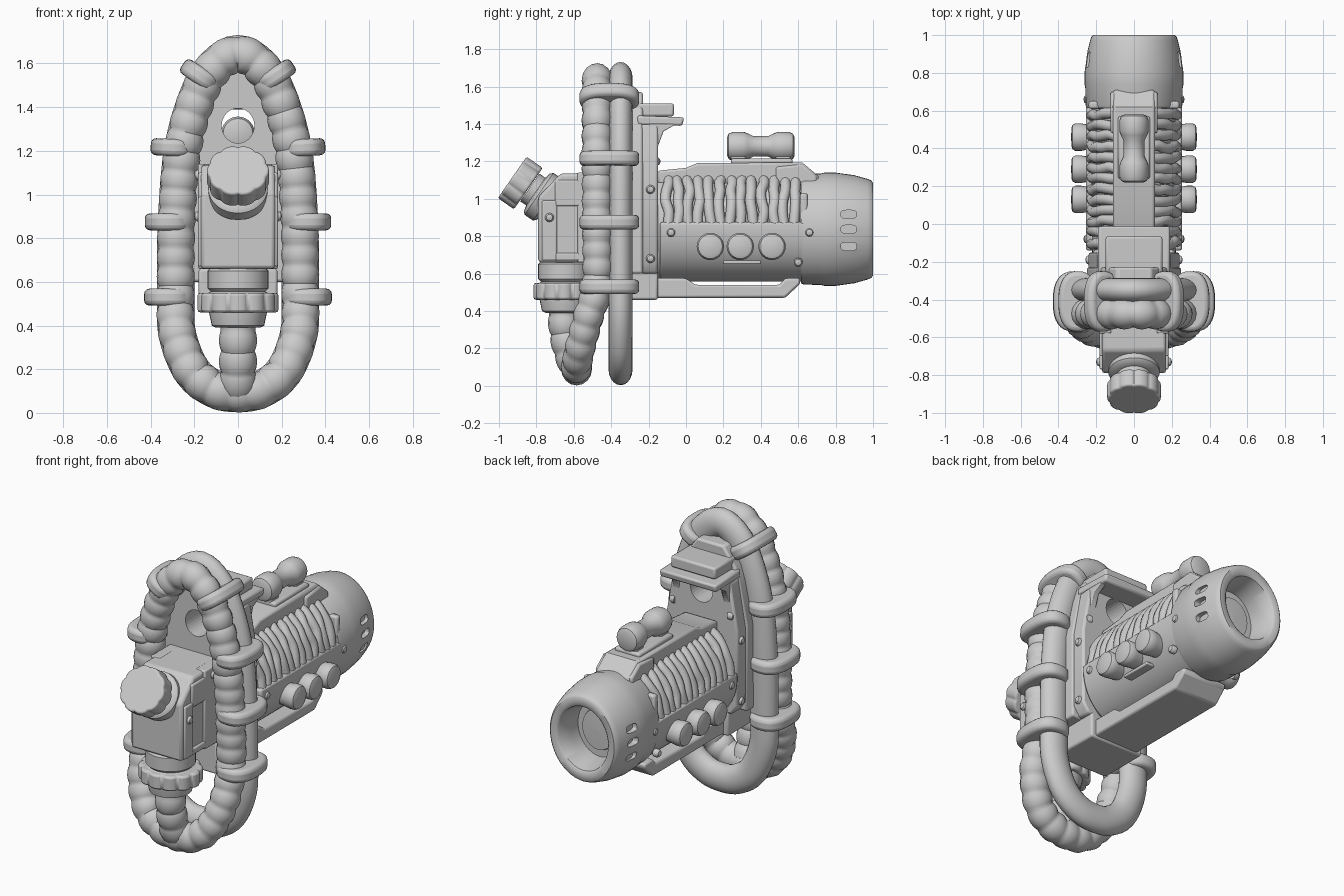
import bpy, bmesh, math, random
from mathutils import Vector, Matrix

if "Cube" in bpy.data.objects:
    bpy.data.objects.remove(bpy.data.objects["Cube"])
random.seed(4)
V = Vector
CZ = 0.84  # barrel axis height


def finish(name, bm, bevel=0, seg=2, angle=50):
    bmesh.ops.recalc_face_normals(bm, faces=bm.faces)
    me = bpy.data.meshes.new(name)
    bm.to_mesh(me)
    bm.free()
    ob = bpy.data.objects.new(name, me)
    bpy.context.collection.objects.link(ob)
    if bevel:
        m = ob.modifiers.new("bevel", 'BEVEL')
        m.width, m.segments, m.limit_method, m.angle_limit = bevel, seg, 'ANGLE', math.radians(angle)
    return ob


def skin(name, rings, closed=False, **kw):
    bm = bmesh.new()
    vs = [[bm.verts.new(p) for p in r] for r in rings]
    n = len(vs[0])
    for i in range(len(vs) - (0 if closed else 1)):
        a, b = vs[i], vs[(i + 1) % len(vs)]
        for j in range(n):
            bm.faces.new((a[j], a[(j + 1) % n], b[(j + 1) % n], b[j]))
    if not closed:
        bm.faces.new(vs[0])
        bm.faces.new(vs[-1])
    return finish(name, bm, **kw)


def prism(name, pts, axis, a, b, bevel=0.012, **kw):
    put = {'x': lambda p, t: (t, p[0], p[1]), 'y': lambda p, t: (p[0], t, p[1]), 'z': lambda p, t: (p[0], p[1], t)}[axis]
    return skin(name, [[put(p, t) for p in pts] for t in (a, b)], bevel=bevel, **kw)


def box(name, x0, x1, y0, y1, z0, z1, bevel=0.012):
    return prism(name, [(x0, y0), (x1, y0), (x1, y1), (x0, y1)], 'z', z0, z1, bevel)


def oval(rx, ry, n=32, power=1.0, cx=0, cy=0, lobes=0, depth=0):
    out = []
    for i in range(n):
        t = math.tau * i / n
        c, s = math.cos(t), math.sin(t)
        k = 1 + depth * (abs(math.cos(lobes * t / 2)) ** 0.6 - 1)
        out.append((cx + k * rx * math.copysign(abs(c) ** power, c), cy + k * ry * math.copysign(abs(s) ** power, s)))
    return out


def lathe(name, prof, loc, direction, n=32, sx=1, sy=1):
    ob = skin(name, [[(max(r, .001) * sx * math.cos(math.tau * i / n), max(r, .001) * sy * math.sin(math.tau * i / n), h)
                      for i in range(n)] for r, h in prof])
    ob.matrix_world = Matrix.Translation(loc) @ V(direction).to_track_quat('Z', 'Y').to_matrix().to_4x4()
    return ob


def spline(pts, step, closed=False):
    pts = [V(p) for p in pts]
    n, out = len(pts), []
    for i in range(n if closed else n - 1):
        g = (lambda k: pts[k % n]) if closed else (lambda k: pts[min(max(k, 0), n - 1)])
        p0, p1, p2, p3 = g(i - 1), g(i), g(i + 1), g(i + 2)
        m = max(1, round((p2 - p1).length / step))
        for k in range(m):
            t = k / m
            out.append(.5 * (2 * p1 + (p2 - p0) * t + (2 * p0 - 5 * p1 + 4 * p2 - p3) * t * t + (3 * p1 - p0 - 3 * p2 + p3) * t ** 3))
    return out if closed else out + [pts[-1]]


def sweep(name, path, radius, ref, flat=1.0, closed=False, n=16):
    """radius(distance) gives the in-plane radius; flat scales it along ref"""
    rings, d, N = [], 0, len(path)
    total = sum((path[i + 1] - path[i]).length for i in range(N - 1))
    for i, p in enumerate(path):
        a = path[(i - 1) % N] if closed else path[max(i - 1, 0)]
        b = path[(i + 1) % N] if closed else path[min(i + 1, N - 1)]
        t = (b - a).normalized()
        u = V(ref).cross(t).normalized()
        w = t.cross(u)
        if i:
            d += (p - path[i - 1]).length
        r = radius(d, total)
        rings.append([p + u * r * math.cos(math.tau * k / n) + w * r * flat * math.sin(math.tau * k / n) for k in range(n)])
    return skin(name, rings, closed)


def bumps(d, total):
    k = max(1, round(total / 0.088))
    return 0.076 + 0.011 * abs(math.sin(math.pi * k * d / total)) ** 0.7


def cut(ob, cutter):
    m = ob.modifiers.new("cut", 'BOOLEAN')
    m.operation, m.object, m.solver = 'DIFFERENCE', cutter, 'EXACT'
    cutter.hide_render = True
    cutter.hide_set(True)


# hose loop and smooth pipe loop
half = [(0, 1.645), (.1, 1.59), (.18, 1.46), (.25, 1.22), (.28, .9), (.285, .55), (.278, .36), (.21, .19), (.105, .108), (0, .089)]
loop = half + [(-x, z) for x, z in half[-2:0:-1]]
hose_y = lambda z: -.475 - .11 * min(1, max(0, (.55 - z) / .42))
sweep("ribbed_hose_loop", spline([(x, hose_y(z), z) for x, z in loop], .012, True), bumps, (0, 1, 0), .95, closed=True)
sweep("smooth_pipe_loop", spline([(x, -.35, z) for x, z in loop], .03, True), lambda d, t: .086, (0, 1, 0), .75, True, 20)
sweep("centre_hose", spline([(0, -.65, .48), (0, -.65, .32), (0, -.62, .17), (0, -.58, .1)], .012), bumps, (1, 0, 0))

# clamps gripping hose and pipe
for s in (-1, 1):
    for x, z, hw, tilt in ((.315, .53, .115, 0), (.315, .875, .112, 0), (.298, 1.215, .102, -.05), (.17, 1.54, .1, -.6)):
        c = prism("hose_clamp", oval(hw, .16, 32, .8), 'z', -.039, .039, .024, seg=3)
        c.location = (s * x, -.41, z)
        c.rotation_euler = (0, s * tilt, 0)

# back plate with hole
plate_pts = [(.25, .6), (.25, 1.12), (.2, 1.36), (.17, 1.46), (.09, 1.57)]
plate = prism("back_plate", plate_pts + [(-x, z) for x, z in plate_pts[::-1]], 'y', -.4, -.23)
hole = prism("hole_cutter", oval(.075, .08, 32, cy=1.315), 'y', -.7, .1, 0)
cut(plate, hole)
rear_pts = [(.2, .6), (.24, .66), (.24, 1.12), (.19, 1.4)]
rear = prism("rear_plate", rear_pts + [(-x, z) for x, z in rear_pts[::-1]], 'y', -.24, -.15)
cut(rear, hole)
box("lower_block", -.18, .18, -.46, -.15, .46, .66)

# sight bracket with side gussets
prism("bracket_shelf", [(-.26, 1.395), (-.02, 1.39), (-.01, 1.435), (-.26, 1.445)], 'x', -.19, .19)
box("bracket_top", -.15, .15, -.27, -.065, 1.44, 1.51)
for s in (-1, 1):
    prism("bracket_gusset", [(-.2, 1.13), (-.155, 1.13), (-.15, 1.28), (-.12, 1.36), (-.05, 1.4), (-.2, 1.4)], 'x', s * .17 - .02, s * .17 + .02, .006)

# front box, with sloped top edge and side frames
prism("front_box", [(-.79, .66), (-.79, 1.01), (-.67, 1.135), (-.35, 1.14), (-.35, .66)], 'x', -.17, .17, .016, angle=25)
for s in (-1, 1):
    for y0, y1, z0, z1 in ((-.58, -.3, .66, 1.14), (-.77, -.69, .67, .99), (-.7, -.56, .67, .71), (-.7, -.56, .96, 1.1)):
        box("box_side_frame", *sorted((s * .12, s * .183)), y0, y1, z0, z1, .008)

# scalloped knob
axis = V((0, -.82, .57)).normalized()
rot = axis.to_track_quat('Z', 'Y').to_matrix().to_4x4()
lathe("knob_base", [(.09, -.2), (.09, -.125), (.12, -.12), (.136, -.105), (.136, -.05), (.12, -.035), (.09, -.03), (.09, .01)], (0, -.827, 1.055), axis)
cap = prism("knob_cap", oval(.142, .138, 80, lobes=10, depth=.07), 'z', -.045, .06, .035, seg=4)
cap.matrix_world = Matrix.Translation((0, -.88, 1.08)) @ rot

# hose connector under the box
lathe("connector_collar", [(.1, .39), (.12, .4), (.135, .47), (.135, .55), (.125, .555), (.14, .57), (.14, .65), (.12, .67)], (0, -.65, 0), (0, 0, 1))
prism("connector_nut", oval(.185, .165, 96, lobes=12, depth=.09, cy=-.65), 'z', .46, .55, .014)

# barrel
lathe("barrel_core", [(.222, -.16), (.222, .66)], (0, 0, CZ), (0, 1, 0), 40, 1, 1.27)
shell = [(.255 * math.cos(t), CZ + .283 * math.sin(t)) for t in (math.radians(7 - 194 * i / 32) for i in range(33))]
prism("barrel_lower_shell", shell, 'y', -.14, .655)
muzzle = lathe("muzzle", [(.2, .61), (.25, .615), (.256, .63), (.258, .72), (.262, .74), (.262, .8), (.25, .9), (.233, .97), (.226, .99), (.215, 1),
                          (.18, 1), (.168, .99), (.15, .9), (.148, .83), (.11, .83), (.105, .85), (.001, .855)], (0, 0, .837), (0, 1, 0), 48, 1, 1.155)
for z in (.745, .837, .917):
    for s in (-1, 1):
        cut(muzzle, prism("slot_cutter", oval(.042, .022, 20, .6, .87, z), 'x', s * .22, s * .32, 0))

# crumpled ribs on both sides
for s in (-1, 1):
    for i in range(13):
        y = -.1 + .68 * i / 12
        pts = [(s * .224 * math.cos(a), y + random.uniform(-.01, .01), CZ + .288 * math.sin(a))
               for a in (math.radians(d) for d in (5, 18, 31, 44, 57, 68))]
        sweep("side_rib", spline(pts, .02), lambda d, t: .029, (0, 1, 0), 1.0, n=10)
    box("rib_end_post", *sorted((s * .16, s * .24)), .61, .65, .85, 1.03)

# top rail and grip
prism("top_rail", [(-.15, 1.08), (-.15, 1.15), (0, 1.165), (.06, 1.19), (.62, 1.195), (.71, 1.12), (.71, 1.05)], 'x', -.11, .11)
prism("top_rail_front", [(.48, 1.05), (.48, 1.17), (.62, 1.185), (.7, 1.125), (.7, 1.05)], 'x', -.125, .125)
box("top_grip_base", -.085, .085, .24, .57, 1.18, 1.215)
lathe("top_grip", [(.05, .22), (.068, .228), (.077, .25), (.077, .31), (.07, .33), (.055, .36), (.055, .44), (.07, .47), (.077, .49), (.077, .55), (.068, .572), (.05, .58)],
      (0, 0, 1.28), (0, 1, 0), 24)
for y in (.28, .52):
    box("top_grip_foot", -.055, .055, y - .04, y + .04, 1.19, 1.26)

# under rail
prism("under_rail", [(-.16, .47), (.53, .47), (.61, .545), (.61, .575), (.53, .575), (.5, .54), (.05, .54), (0, .575), (-.16, .575)], 'x', -.15, .15, angle=25)

# side buttons and bolts
for s in (-1, 1):
    for y in (.13, .29, .46):
        lathe("side_button", [(.062, .2), (.07, .265), (.073, .28), (.073, .31), (.065, .325), (.05, .331), (0, .333)], (0, y, .745), (s, 0, 0), 24)
    box("button_strip", *sorted((s * .18, s * .243)), .2, .4, .65, .67, .006)
    for x, y, z in ((.25, -.08, .82), (.25, .66, .82), (.23, .6, .66), (.24, -.19, .68), (.24, -.19, 1.05), (.183, -.73, .9), (.183, -.5, 1.09), (.2, -.16, 1.2)):
        lathe("bolt", [(.024, -.02), (.024, .002), (.017, .013), (0, .018)], (s * x, y, z), (s, 0, 0), 12)

bpy.ops.object.select_all(action='DESELECT')
for ob in bpy.context.collection.objects:
    if not ob.hide_render:
        ob.select_set(True)
        bpy.context.view_layer.objects.active = ob
bpy.ops.object.shade_smooth_by_angle(angle=math.radians(40))
